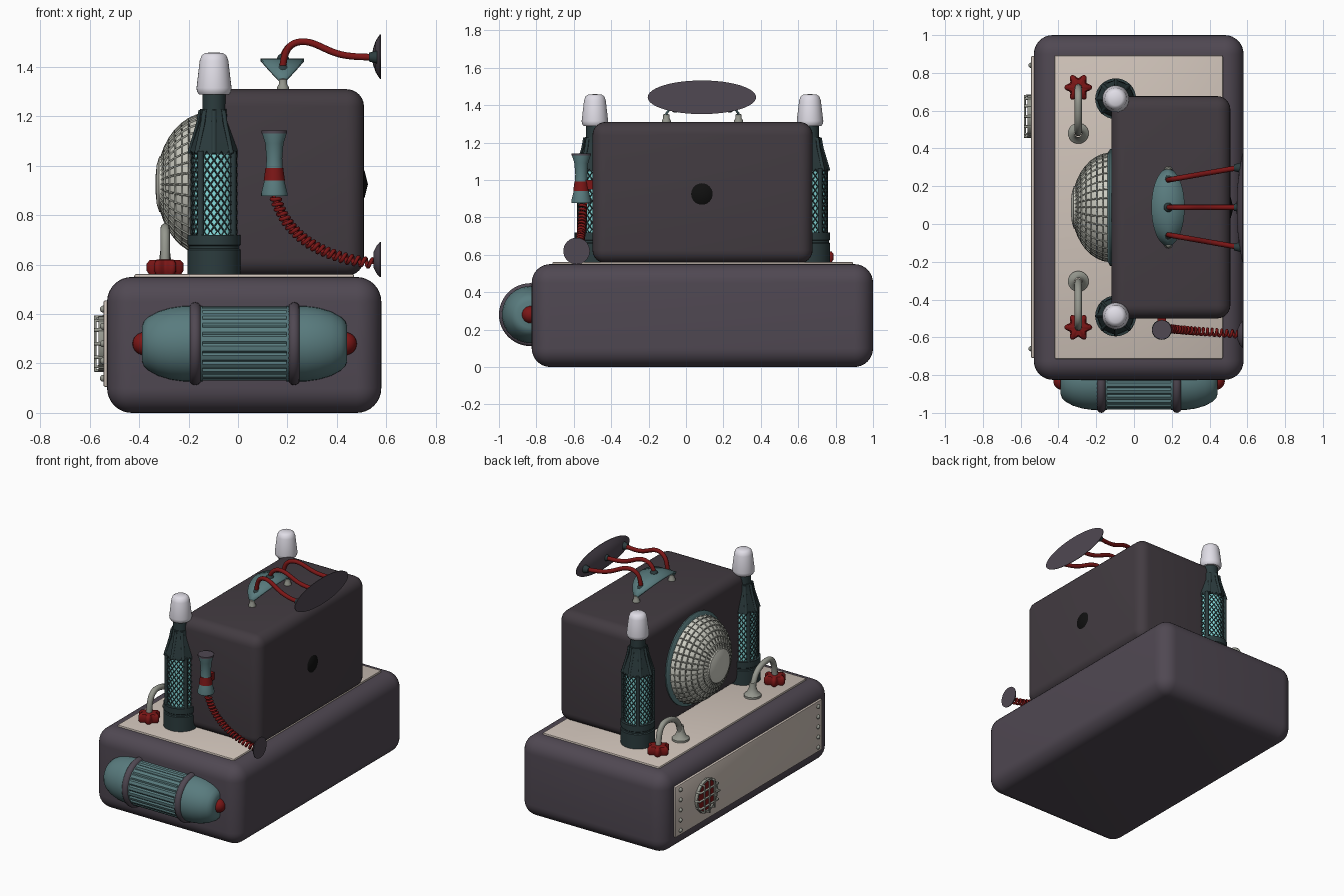
import bpy, bmesh
from math import sin, cos, pi, sqrt, radians
from mathutils import Vector, Matrix

if "Cube" in bpy.data.objects:
    bpy.data.objects.remove(bpy.data.objects["Cube"])

def mat(name, r, g, b):
    m = bpy.data.materials.new(name)
    m.diffuse_color = (r, g, b, 1)
    m.use_nodes = True
    m.node_tree.nodes["Principled BSDF"].inputs["Base Color"].default_value = m.diffuse_color
    return m

PLUM = mat("plum", .08, .065, .085)
DARKPLUM = mat("dark_plum", .055, .044, .053)
TEAL = mat("teal", .10, .20, .21)
DARK = mat("dark_teal", .025, .045, .048)
CREAM = mat("cream", .62, .54, .48)
RED = mat("red", .2, .008, .008)
WHITE = mat("white", .75, .73, .8)
GREY = mat("grey_metal", .3, .31, .27)
SHELL = mat("dome_shell", .62, .62, .55)
CYAN = mat("cyan", .25, .75, .75)
BLACK = mat("black", .005, .005, .005)

AXES = {"z": Matrix(), "x": Matrix.Rotation(pi / 2, 4, "Y"), "-x": Matrix.Rotation(-pi / 2, 4, "Y")}

def finish(name, bm, material, angle=35):
    bmesh.ops.remove_doubles(bm, verts=bm.verts, dist=1e-5)
    bmesh.ops.recalc_face_normals(bm, faces=bm.faces)
    me = bpy.data.meshes.new(name)
    bm.to_mesh(me)
    bm.free()
    ob = bpy.data.objects.new(name, me)
    bpy.context.collection.objects.link(ob)
    me.materials.append(material)
    smooth(ob, angle)
    return ob

def smooth(ob, angle=35):
    bpy.ops.object.select_all(action="DESELECT")
    ob.select_set(True)
    bpy.context.view_layer.objects.active = ob
    bpy.ops.object.shade_smooth_by_angle(angle=radians(angle))

def box(name, lo, hi, material, bevel=0, seg=5):
    lo, hi = Vector(lo), Vector(hi)
    bm = bmesh.new()
    bmesh.ops.create_cube(bm, size=1, matrix=Matrix.Translation((lo + hi) / 2) @ Matrix.Diagonal((*(hi - lo), 1)))
    if bevel:
        bmesh.ops.bevel(bm, geom=bm.edges[:], offset=bevel, segments=seg, profile=.5, affect="EDGES")
    return finish(name, bm, material)

def lathe(name, profile, loc, material, axis="z", n=32, angle=35, wave=None):
    """Revolve (radius, height) pairs; wave(i) scales the radius round the axis."""
    bm = bmesh.new()
    M = Matrix.Translation(loc) @ AXES[axis]
    rings = []
    for r, h in profile:
        rings.append([bm.verts.new(M @ Vector((r * k * cos(2 * pi * i / n), r * k * sin(2 * pi * i / n), h)))
                      for i in range(n) for k in [wave(i) if wave else 1]])
    for a, b in zip(rings, rings[1:]):
        for i in range(n):
            j = (i + 1) % n
            bm.faces.new((a[i], a[j], b[j], b[i]))
    return finish(name, bm, material, angle)

def ball(name, loc, r, material, scale=(1, 1, 1)):
    bm = bmesh.new()
    bmesh.ops.create_uvsphere(bm, u_segments=20, v_segments=12, radius=r,
                              matrix=Matrix.Translation(loc) @ Matrix.Diagonal((*scale, 1)))
    return finish(name, bm, material, 60)

def tube(name, pts, r, material, kind="NURBS", res=3):
    cu = bpy.data.curves.new(name, "CURVE")
    cu.dimensions, cu.bevel_depth, cu.bevel_resolution, cu.use_fill_caps = "3D", r, res, True
    sp = cu.splines.new(kind)
    sp.points.add(len(pts) - 1)
    for p, q in zip(sp.points, pts):
        p.co = (*q, 1)
    if kind == "NURBS":
        sp.order_u, sp.use_endpoint_u, sp.resolution_u = min(4, len(pts)), True, 8
    ob = bpy.data.objects.new(name, cu)
    bpy.context.collection.objects.link(ob)
    cu.materials.append(material)
    bpy.ops.object.select_all(action="DESELECT")
    ob.select_set(True)
    bpy.context.view_layer.objects.active = ob
    bpy.ops.object.convert(target="MESH")
    smooth(bpy.context.object, 60)

CY = .088  # symmetry plane of the fittings

# main housings and plates
box("base", (-.53, -.825, 0), (.58, 1, .55), PLUM, .1, 8)
box("deck_plate", (-.42, -.715, .5), (.47, .893, .562), CREAM, .008, 2)
box("upper_body", (-.12, -.5, .555), (.51, .677, 1.31), DARKPLUM, .07, 6)
box("side_panel", (-.545, -.71, .105), (-.5, .89, .455), CREAM, .008, 2)
for y in (-.66, .84):
    for i in range(5):
        ball("rivet", (-.545, y, .14 + i * .07), .014, GREY)

# side port with round grille
P = .57
lathe("port_disc", [(0, .02), (.1, .02), (.1, 0)], (-.535, P, .28), RED, "-x")
for k in (-.055, 0, .055):
    h = sqrt(.108 ** 2 - k * k)
    for horizontal in (0, 1):
        pts = [(-.54, -h), (-.578, -h), (-.578, h), (-.54, h)]
        tube("grille_bar", [(x, P + (t if horizontal else k), .28 + (k if horizontal else t)) for x, t in pts],
             .008, GREY, "POLY")
lathe("grille_rim", [(.1, 0), (.112, 0), (.112, .025), (.1, .025), (.1, 0)], (-.54, P, .28), GREY, "-x")

# black plug on the right wall
lathe("plug", [(.06, 0), (.055, .004), (0, .018)], (.508, .085, .925), BLACK, "x")

# dome with ribbed grid and lens
lathe("dome_flange", [(.28, 0), (.31, 0), (.31, .012), (.285, .025), (.27, .025)], (-.115, CY, .925), TEAL, "-x", 48)
prof = [(.285 * cos(a), .205 * sin(a)) for a in [radians(4 + i * 9.2) for i in range(8)]]
lathe("dome", prof, (-.12, CY, .925), SHELL, "-x", 36)
grid = lathe("dome_grid", prof, (-.12, CY, .925), GREY, "-x", 36)
w = grid.modifiers.new("wire", "WIREFRAME")
w.thickness, w.use_even_offset = .012, False
lathe("lens", [(.112, -.01), (.112, .012), (.08, .022), (.04, .026), (0, .027)], (-.307, CY, .925), SHELL, "-x")

# lamp towers
def lattice(loc, r, z0, z1, cols=20, rows=18):
    bm = bmesh.new()
    v = [[bm.verts.new((loc[0] + r * cos(a), loc[1] + r * sin(a), z0 + (z1 - z0) * j / rows))
          for i in range(cols) for a in [2 * pi * (i + (j % 2) / 2) / cols]] for j in range(rows + 1)]
    for j in range(rows - 1):
        for i in range(cols):
            s = j % 2
            l, rt = (i - 1 + s) % cols, (i + s) % cols
            bm.faces.new((v[j][i], v[j + 1][rt], v[j + 2][i], v[j + 1][l]))
    ob = finish("tower_lattice", bm, DARK)
    m = ob.modifiers.new("wire", "WIREFRAME")
    m.thickness, m.use_even_offset = .009, False

for s in (-1, 1):
    c = (-.097, CY + s * .575, 0)
    lathe("tower_base", [(0, .555), (.108, .555), (.108, .66), (.102, .665), (.102, .675), (.108, .68), (.108, .72), (0, .72)], c, DARK)
    lathe("tower_glow", [(.088, .71), (.088, 1.06)], c, CYAN)
    lattice(c, .092, .715, 1.06)
    for k in range(4):
        a = radians(35 + 90 * k) * s + pi / 2
        x, y = c[0] + .094 * cos(a), c[1] + .094 * sin(a)
        tube("tower_post", [(x, y, .71), (x, y, 1.06)], .013, DARK, "POLY")
    lathe("tower_collar", [(0, 1.045), (.1, 1.045), (.1, 1.065), (.058, 1.18), (.056, 1.23), (0, 1.23)], c, DARK, n=8, angle=20)
    for k in range(8):
        a = 2 * pi * k / 8
        pts = [(c[0] + r * cos(a), c[1] + r * sin(a), z) for r, z in ((.1, 1.05), (.064, 1.17), (.054, 1.225))]
        tube("collar_fin", pts, .01, DARK, "POLY", 1)
    lathe("tower_neck", [(.047, 1.22), (.047, 1.3)], c, DARK)
    lathe("tower_bulb", [(0, 1.288), (.06, 1.288), (.069, 1.3), (.071, 1.315), (.058, 1.425), (.05, 1.447), (.035, 1.457), (0, 1.459)],
          c, WHITE, angle=50)

    # valve wheel and arched pipe
    wy = CY + s * .635
    lathe("valve_wheel", [(0, .562), (.055, .562), (.062, .575), (.062, .605), (.052, .618), (0, .622)],
          (-.295, wy, 0), RED, n=48, angle=50, wave=lambda i: 1 + .2 * cos(i * pi / 4))
    tube("valve_pipe", [(-.295, CY + s * d, z) for d, z in
                        ((.635, .61), (.63, .69), (.6, .75), (.52, .75), (.43, .72), (.4, .65), (.395, .6))], .019, GREY)
    lathe("pipe_flare", [(.019, .66), (.024, .62), (.036, .59), (.055, .575), (.055, .56)], (-.295, CY + s * .392, 0), GREY, n=24)

# front canister lying along x
C = (.027, -.832, .28)
lathe("canister_slats", [(0, -.2), (.15, -.2), (.15, .2), (0, .2)], C, TEAL, "x", 96, 20,
      wave=lambda i: .95 if i % 4 == 0 else 1)
for s, ax in ((-1, "-x"), (1, "x")):
    lathe("canister_cap", [(.152, .17), (.152, .25), (.145, .3), (.13, .35), (.108, .39), (.09, .408), (.07, .415), (0, .415)], C, TEAL, ax, 40)
    ball("canister_knob", (C[0] + s * .408, C[1], C[2]), .046, RED)
    ring = [(.147 + .021 * cos(a), .2 + .023 * sin(a)) for a in [2 * pi * i / 12 for i in range(13)]]
    lathe("canister_ring", ring, C, PLUM, ax, 48, 60)

# handset on the front wall with coiled cord
H = (.147, -.56, 0)
lathe("handset", [(0, .878), (.053, .878), (.053, .89), (.043, .93), (.034, .98), (.032, 1.03), (.037, 1.09), (.05, 1.132), (.05, 1.137), (0, 1.137)], H, TEAL, angle=50)
lathe("handset_band", [(.03, .94), (.043, .94), (.036, .992), (.03, .992)], H, RED)
lathe("handset_cap", [(.051, 1.13), (.051, 1.142), (0, 1.142)], H, PLUM)
box("handset_bracket", (.125, -.54, .95), (.17, -.48, 1.0), RED)
A, B, D = Vector((.15, -.55, .875)), Vector((.22, -.56, .64)), Vector((.55, -.583, .605))
coil = []
for i in range(265):
    t = i / 264
    p = A * (1 - t) ** 2 + B * 2 * t * (1 - t) + D * t * t
    d = ((B - A) * (1 - t) + (D - B) * t).normalized()
    q = t * 22 * 2 * pi
    coil.append(p + .017 * (Vector((0, 1, 0)) * cos(q) + Vector((0, 1, 0)).cross(d) * sin(q)))
tube("coiled_cord", coil, .008, RED, "POLY", 1)
lathe("earpiece", [(0, -.03), (.03, -.03), (.055, -.018), (.071, -.004), (.071, 0), (0, 0)], (.578, -.585, .62), PLUM, "x")

# saddle-shaped cable mount on the roof
bm = bmesh.new()
rows = []
for i in range(25):
    t = -cos(pi * i / 24) * .995
    wd = sqrt(1 - t * t)
    rows.append([bm.verts.new((.18 + k * .088 * wd, CY + .205 * t, 1.33 + .105 * wd)) for k in (-1, 0, 1)])
for a, b in zip(rows, rows[1:]):
    for k in (0, 1):
        bm.faces.new((a[k], a[k + 1], b[k + 1], b[k]))
sad = finish("cable_mount", bm, TEAL, 40)
sad.modifiers.new("thick", "SOLIDIFY").thickness = .012
for s in (-1, 1):
    lathe("mount_foot", [(.024, 1.305), (.024, 1.318), (.017, 1.33), (.017, 1.35), (0, 1.355)], (.182, CY + s * .193, 0), GREY, n=16)

# three cables to the upright oval dish
for s in (-1, 0, 1):
    y0, y1 = CY + s * .145, CY + s * .21
    z0 = 1.385 if s else 1.43
    ball("cable_socket", (.182, y0, z0), .025, DARK)
    tube("cable", [(x, y0 + (y1 - y0) * (x - .18) / .37, z) for x, z in
                   ((.18, z0), (.185, 1.46), (.22, 1.505), (.3, 1.505), (.39, 1.45), (.47, 1.44), (.55, 1.44))], .014, RED)
    lathe("cable_plug", [(0, -.02), (.018, -.02), (.028, .02), (0, .02)], (.55, y1, 1.44), DARK, "x", 16)
dish = lathe("oval_dish", [(0, -.035), (.35, -.032), (.7, -.021), (1, -.004), (1, 0), (0, 0)], (0, 0, 0), PLUM, "x", 48, 25)
dish.data.transform(Matrix.Translation((.578, CY - .003, 1.442)) @ Matrix.Diagonal((1, .29, .09, 1)))
